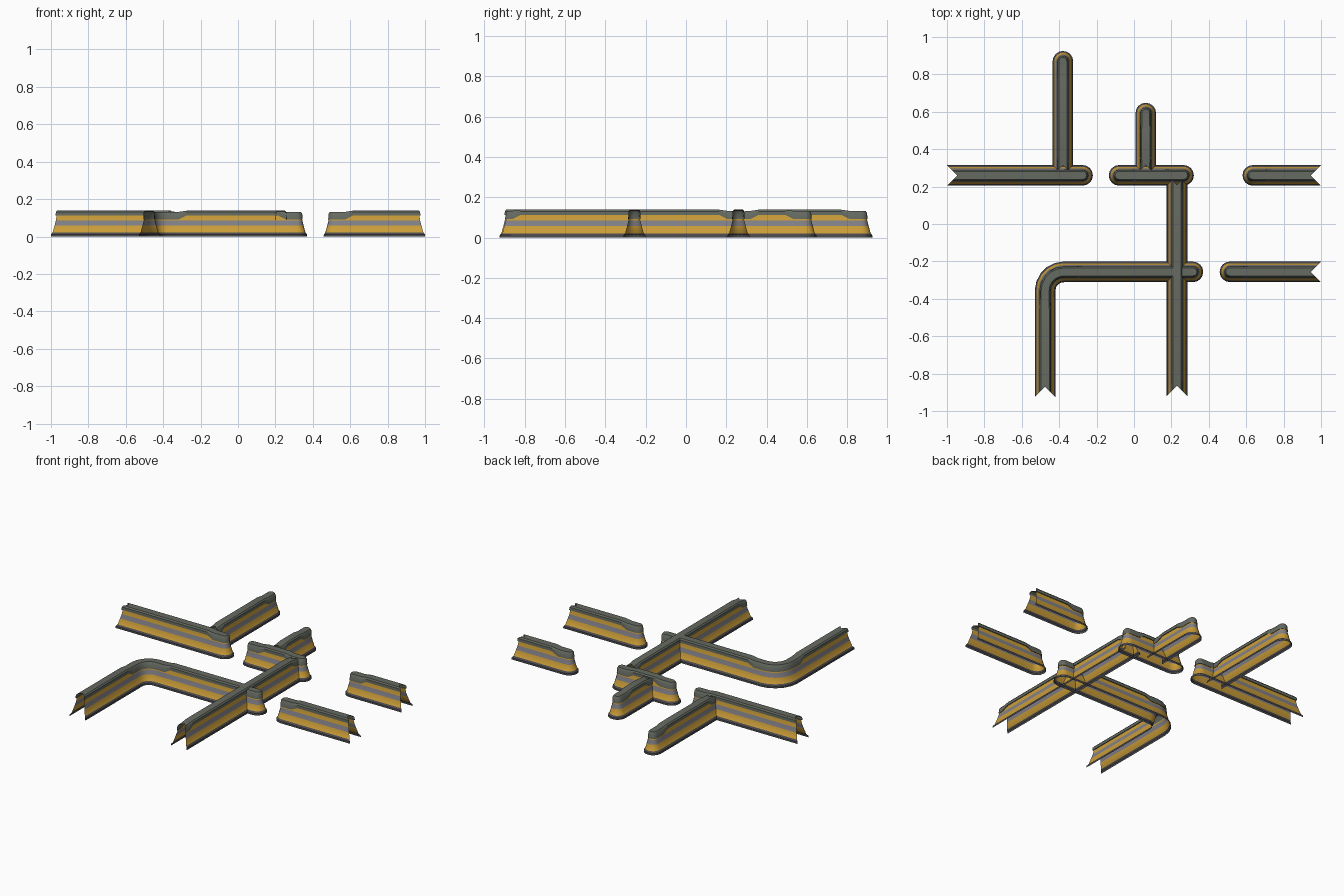
import bpy, bmesh, math
from mathutils import Vector

if "Cube" in bpy.data.objects:
    bpy.data.objects.remove(bpy.data.objects["Cube"])

def material(name, rgb):
    m = bpy.data.materials.new(name)
    m.diffuse_color = (*rgb, 1)
    m.use_nodes = True
    m.node_tree.nodes["Principled BSDF"].inputs["Base Color"].default_value = m.diffuse_color
    return m

MATS = [material("base_dark", (.07, .07, .08)),
        material("stripe_gold", (.6, .34, .04)),
        material("stripe_grey", (.22, .22, .25)),
        material("cap_grey", (.13, .145, .12))]

# Half cross-section: radius, height, dipped radius, dipped height, material of band above
PROFILE = [(.055, .000, .055, .000, 0), (.054, .012, .054, .012, 0),
           (.046, .021, .046, .021, 1), (.036, .058, .036, .058, 2),
           (.029, .085, .029, .085, 1), (.025, .112, .028, .092, 3),
           (.030, .112, .031, .092, 3), (.029, .130, .028, .122, 3),
           (.022, .138, .021, .132, 3), (.000, .138, .000, .132, 3)]
DIP, RISE, ARC = .06, .10, 8


def straight(a, b, dip_a, dip_b):
    """Stations (x, y, dip) along a straight run; the cap skirt drops at dipped ends."""
    a, b = Vector(a), Vector(b)
    t = (b - a).normalized()
    pts = [(a, dip_a)]
    if dip_a:
        pts += [(a + t * DIP, 1), (a + t * RISE, 0)]
    if dip_b:
        pts += [(b - t * RISE, 0), (b - t * DIP, 1)]
    pts.append((b, dip_b))
    return [(p.x, p.y, d) for p, d in pts]


def barrier(name, path, round_a, round_b):
    """Open-bottomed shell: the half profile carried round the outline of a path."""
    pos = [Vector(p[:2]) for p in path]
    dips = [p[2] for p in path]
    n = len(pos)
    tang = []
    for i in range(n):
        t = Vector((0, 0))
        if i > 0:
            t += (pos[i] - pos[i-1]).normalized()
        if i < n - 1:
            t += (pos[i+1] - pos[i]).normalized()
        tang.append(t.normalized())
    left = [Vector((-t.y, t.x)) for t in tang]

    def slant(i):  # cut ends lean back towards the top
        if i == 0 and not round_a:
            return -tang[0]
        if i == n - 1 and not round_b:
            return tang[-1]
        return Vector((0, 0))

    def arc(i, start, mid):
        return [(pos[i], start * math.cos(a) + mid * math.sin(a), dips[i], Vector((0, 0)))
                for a in (math.pi * k / ARC for k in range(1, ARC))]

    st = [(pos[i], left[i], dips[i], slant(i)) for i in range(n)]
    if round_b:
        st += arc(n - 1, left[-1], tang[-1])
    turn = len(st)
    st += [(pos[i], -left[i], dips[i], slant(i)) for i in reversed(range(n))]
    if round_a:
        st += arc(0, -left[0], -tang[0])

    bm = bmesh.new()
    rows = []
    for c, d, dip, s in st:
        row = []
        for r0, z0, r1, z1, _ in PROFILE:
            r, z = r0 + (r1 - r0) * dip, z0 + (z1 - z0) * dip
            p = c + d * r + s * (r - .055)
            row.append(bm.verts.new((p.x, p.y, z)))
        rows.append(row)
    for i in range(len(rows)):
        j = (i + 1) % len(rows)
        if (i == turn - 1 and not round_b) or (j == 0 and not round_a):
            continue
        for k in range(len(PROFILE) - 1):
            f = bm.faces.new((rows[i][k], rows[i][k+1], rows[j][k+1], rows[j][k]))
            f.material_index = PROFILE[k][4]
    bmesh.ops.remove_doubles(bm, verts=bm.verts, dist=.0002)
    me = bpy.data.meshes.new(name)
    bm.to_mesh(me)
    bm.free()
    for m in MATS:
        me.materials.append(m)
    ob = bpy.data.objects.new(name, me)
    bpy.context.collection.objects.link(ob)
    bpy.context.view_layer.objects.active = ob
    ob.select_set(True)
    bpy.ops.object.shade_smooth_by_angle(angle=math.radians(30))
    ob.select_set(False)


# Back row
barrier("back_left_barrier", straight((-1, .26), (-.275, .26), 0, 1), False, True)
barrier("back_left_branch", straight((-.38, .26), (-.38, .87), 1, 1), False, True)
barrier("back_middle_barrier", straight((-.08, .26), (.265, .26), 1, 1), True, True)
barrier("back_middle_branch", straight((.063, .26), (.063, .593), 1, 1), False, True)
barrier("back_right_barrier", straight((.635, .26), (1, .26), 1, 0), True, False)

# Front row and long crossing barrier
barrier("front_right_barrier", straight((.513, -.256), (1, -.256), 1, 0), True, False)
barrier("crossing_barrier", straight((.23, -.92), (.23, .265), 1, 1), False, False)

# Corner barrier: leg, quarter bend with dipped cap, long run
leg = straight((-.475, -.925), (-.475, -.356), 0, 1)
bend = [(-.375 - .1 * math.cos(a), -.356 + .1 * math.sin(a), 1)
        for a in (math.pi / 2 * k / 5 for k in range(1, 5))]
run = straight((-.375, -.256), (.315, -.256), 1, 1)
barrier("corner_barrier", leg + bend + run, False, True)
